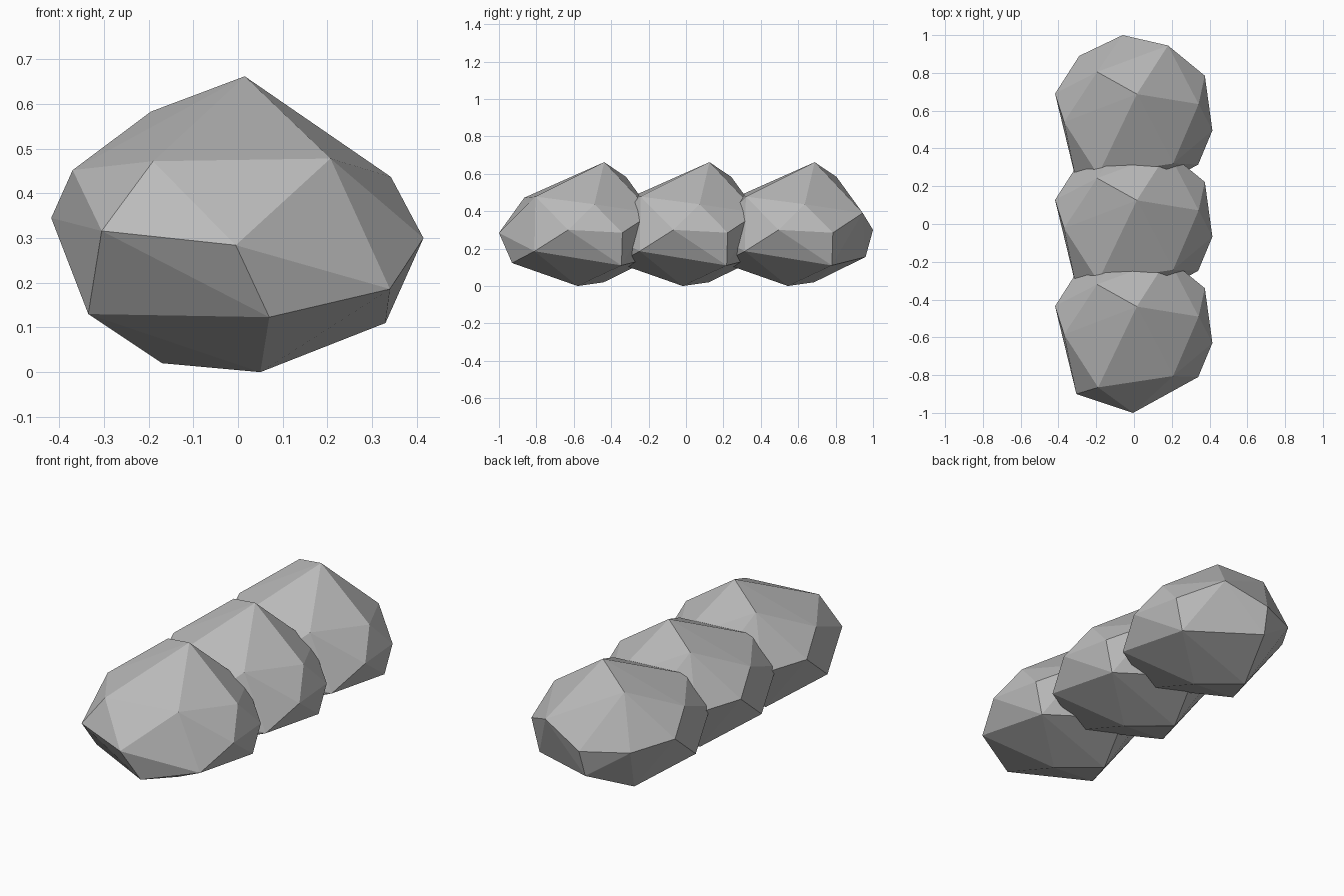
import bpy
import bmesh

default_cube = bpy.data.objects.get("Cube")
if default_cube:
    bpy.data.objects.remove(default_cube, do_unlink=True)

# Single stone colour
stone = bpy.data.materials.new("stone_grey")
stone.use_nodes = True
grey = (0.5, 0.5, 0.5, 1.0)
stone.diffuse_color = grey
for node in stone.node_tree.nodes:
    if node.type == "BSDF_PRINCIPLED":
        node.inputs["Base Color"].default_value = grey
        node.inputs["Roughness"].default_value = 0.9

# Corner points of one faceted boulder, grouped from the ground upward
base_corners = [
    (-0.17, -0.44, 0.02), (0.05, -0.58, 0.0),
    (0.33, -0.345, 0.11), (-0.07, -0.165, 0.155),
    (-0.335, -0.73, 0.13), (0.07, -0.93, 0.123),
]
waist_corners = [
    (0.34, -0.81, 0.186), (0.415, -0.63, 0.3),
    (0.375, -0.34, 0.285), (-0.06, -0.125, 0.3),
    (-0.29, -0.235, 0.31), (-0.418, -0.435, 0.345),
    (-0.305, -0.9, 0.316), (-0.005, -1.0, 0.284),
]
crown_corners = [
    (0.18, -0.18, 0.39), (0.342, -0.49, 0.437),
    (0.207, -0.805, 0.478), (-0.19, -0.865, 0.472),
    (-0.37, -0.585, 0.452), (-0.195, -0.32, 0.583),
    (0.015, -0.437, 0.662),
]


def boulder_mesh():
    """Wrap the corner points in a flat-faced hull."""
    bm = bmesh.new()
    for corner in base_corners + waist_corners + crown_corners:
        bm.verts.new(corner)
    bmesh.ops.convex_hull(bm, input=list(bm.verts))
    loose = [v for v in bm.verts if not v.link_faces]
    bmesh.ops.delete(bm, geom=loose, context="VERTS")
    bmesh.ops.recalc_face_normals(bm, faces=list(bm.faces))
    mesh = bpy.data.meshes.new("boulder")
    bm.to_mesh(mesh)
    bm.free()
    mesh.materials.append(stone)
    return mesh


# Three identical overlapping boulders in a row from front to back
shared_mesh = boulder_mesh()
spacing = 0.5625
for index, name in enumerate(("front_boulder", "middle_boulder", "back_boulder")):
    boulder = bpy.data.objects.new(name, shared_mesh)
    boulder.location.y = index * spacing
    bpy.context.collection.objects.link(boulder)
